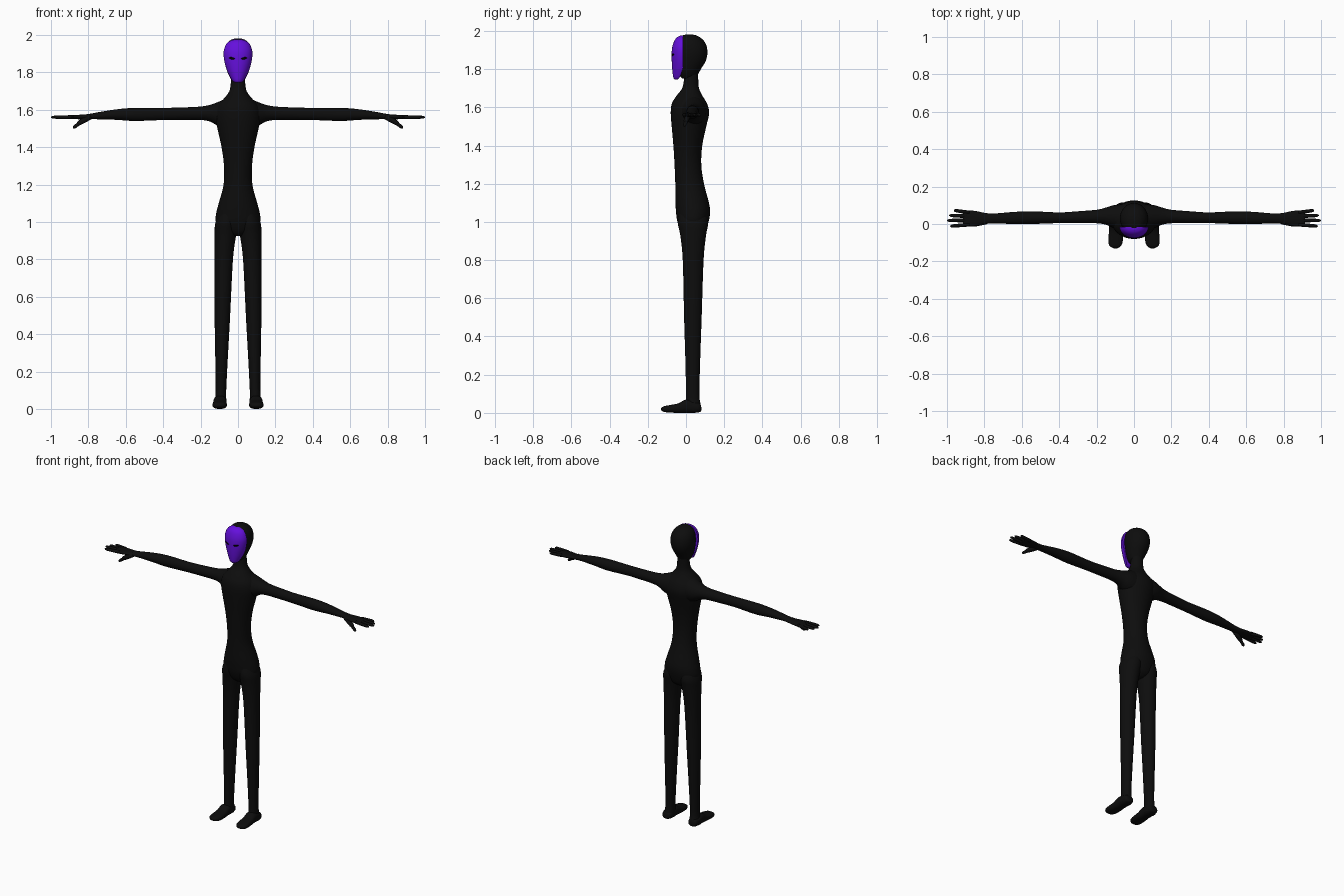
import bpy, bmesh, math
from mathutils import Vector

if "Cube" in bpy.data.objects:
    bpy.data.objects.remove(bpy.data.objects["Cube"])


def material(name, rgb):
    m = bpy.data.materials.new(name)
    m.diffuse_color = (*rgb, 1)
    m.use_nodes = True
    m.node_tree.nodes["Principled BSDF"].inputs["Base Color"].default_value = m.diffuse_color
    return m


BLACK = material("matte black", (0.004, 0.004, 0.004))
PURPLE = material("violet", (0.13, 0.005, 0.72))


def finish(name, bm, mat, mirror=False):
    bmesh.ops.recalc_face_normals(bm, faces=bm.faces)
    me = bpy.data.meshes.new(name)
    bm.to_mesh(me)
    bm.free()
    ob = bpy.data.objects.new(name, me)
    bpy.context.collection.objects.link(ob)
    me.materials.append(mat)
    for p in me.polygons:
        p.use_smooth = True
    if mirror:
        ob.modifiers.new("mirror", 'MIRROR')
    return ob


def spline(rows, steps):
    """Smoothly interpolate rows of numbers, keeping the given rows."""
    out = []
    for i in range(len(rows) - 1):
        a, b = rows[max(i - 1, 0)], rows[i]
        c, d = rows[i + 1], rows[min(i + 2, len(rows) - 1)]
        for s in range(steps):
            t = s / steps
            out.append([0.5 * (2 * q + (r - p) * t + (2 * p - 5 * q + 4 * r - w) * t * t
                               + (3 * q - p - 3 * r + w) * t ** 3)
                        for p, q, r, w in zip(a, b, c, d)])
    return out + [list(rows[-1])]


def loft(name, axis, rows, mat=BLACK, mirror=False, sides=28, power=1.0, steps=4):
    """Skin rounded sections; each row is position on axis, then lower and upper bounds of the other two."""
    bm = bmesh.new()
    others = [k for k in range(3) if k != axis]
    rings = []
    for t, a0, a1, b0, b1 in spline(rows, steps):
        ring = []
        for k in range(sides):
            ang = 2 * math.pi * k / sides
            c, s = math.cos(ang), math.sin(ang)
            co = Vector()
            co[axis] = t
            co[others[0]] = (a0 + a1) / 2 + (a1 - a0) / 2 * math.copysign(abs(c) ** power, c)
            co[others[1]] = (b0 + b1) / 2 + (b1 - b0) / 2 * math.copysign(abs(s) ** power, s)
            ring.append(bm.verts.new(co))
        rings.append(ring)
    for r, q in zip(rings, rings[1:]):
        for k in range(sides):
            n = (k + 1) % sides
            bm.faces.new((r[k], r[n], q[n], q[k]))
    bm.faces.new(rings[0])
    bm.faces.new(rings[-1])
    return finish(name, bm, mat, mirror)


# Torso and neck: z, half width, front, back
torso = [(0.925, .03, .0, .07), (0.95, .085, -.025, .10), (1.0, .118, -.045, .118),
         (1.05, .116, -.052, .126), (1.1, .103, -.055, .12), (1.2, .077, -.056, .094),
         (1.3, .075, -.06, .08), (1.4, .088, -.066, .085), (1.5, .11, -.075, .106),
         (1.57, .122, -.08, .121), (1.62, .11, -.074, .11), (1.66, .075, -.05, .086),
         (1.7, .046, -.02, .068), (1.75, .038, -.01, .064), (1.8, .036, -.01, .064)]
loft("torso", 2, [(z, -w, w, f, b) for z, w, f, b in torso], sides=36)

# Head: z, half width, front, back
head = [(1.75, .028, -.02, .055), (1.77, .042, -.035, .062), (1.80, .056, -.045, .078),
        (1.84, .068, -.05, .102), (1.88, .075, -.052, .112), (1.92, .073, -.05, .108),
        (1.95, .062, -.044, .092), (1.97, .043, -.03, .067), (1.979, .024, -.01, .045),
        (1.982, .003, .013, .019)]
loft("head", 2, [(z, -w, w, f, b) for z, w, f, b in head], sides=36)

# Legs
loft("legs", 2, [(1.08, .01, .085, -.03, .09), (1.0, .0, .12, -.043, .115),
                 (.93, .01, .125, -.03, .105), (.8, .027, .125, -.017, .092),
                 (.5, .042, .125, -.01, .082), (.3, .053, .122, -.004, .075),
                 (.1, .063, .119, 0, .07), (.04, .062, .125, -.005, .077),
                 (.012, .063, .13, -.005, .077)], mirror=True)

# Feet
loft("feet", 1, [(.080, .085, .108, .012, .03), (.072, .068, .125, .004, .05),
                 (.04, .062, .131, 0, .06), (0, .061, .132, 0, .07),
                 (-.04, .06, .134, 0, .05), (-.09, .06, .137, .002, .04),
                 (-.118, .07, .13, .006, .034), (-.13, .09, .108, .014, .024)],
     mirror=True, power=0.8)

# Arms flowing into palms
loft("arms", 0, [(0, -.045, .1, 1.49, 1.67), (.06, -.045, .105, 1.495, 1.66),
                 (.11, -.022, .10, 1.515, 1.64), (.15, -.004, .088, 1.537, 1.626),
                 (.2, .004, .076, 1.545, 1.617), (.3, .005, .068, 1.546, 1.612),
                 (.4, .005, .062, 1.545, 1.61), (.55, 0, .068, 1.54, 1.61),
                 (.65, 0, .064, 1.546, 1.602), (.75, .004, .056, 1.549, 1.586),
                 (.8, .001, .06, 1.549, 1.577), (.85, -.012, .07, 1.549, 1.573),
                 (.9, -.014, .073, 1.55, 1.571), (.915, -.005, .064, 1.554, 1.568)],
     mirror=True, sides=24)


def digit(name, p0, p1, r):
    """Rounded tapering finger between two points."""
    bm = bmesh.new()
    p0, p1 = Vector(p0), Vector(p1)
    d = p1 - p0
    rot = d.to_track_quat('Z', 'Y')
    rings = []
    for t, s in ((0, 1.1), (.4, 1.05), (.8, .95), (.93, .75), (1, .25)):
        rings.append([bm.verts.new(p0 + d * t + rot @ Vector((r * s * math.cos(k * math.pi / 5),
                      r * s * math.sin(k * math.pi / 5), 0))) for k in range(10)])
    for a, b in zip(rings, rings[1:]):
        for k in range(10):
            bm.faces.new((a[k], a[(k + 1) % 10], b[(k + 1) % 10], b[k]))
    bm.faces.new(rings[0])
    bm.faces.new(rings[-1])
    finish(name, bm, BLACK, True)


# Fingers and thumbs
for name, y0, y1, tip in (("index_fingers", -.003, -.012, .983), ("middle_fingers", .019, .019, 1.0),
                          ("ring_fingers", .041, .046, .988), ("little_fingers", .061, .073, .963)):
    digit(name, (.88, y0, 1.561), (tip, y1, 1.56), .0095)
digit("thumb_bases", (.79, .014, 1.563), (.86, -.003, 1.522), .014)
digit("thumbs", (.835, .003, 1.537), (.882, -.008, 1.502), .0095)

# Mask: z, half width, side edge, front
mask_rows = spline([(1.745, .016, -.045, -.058), (1.755, .03, -.034, -.066), (1.78, .045, -.024, -.07),
                    (1.81, .059, -.016, -.073), (1.85, .071, -.015, -.075), (1.89, .077, -.015, -.075),
                    (1.92, .075, -.015, -.071), (1.95, .063, -.015, -.06), (1.967, .044, -.015, -.046),
                    (1.975, .022, -.015, -.031)], 4)
bm = bmesh.new()
rings = []
for z, w, e, f in mask_rows:
    rings.append([bm.verts.new((w * math.cos(math.pi * k / 24), e + (f - e) * math.sin(math.pi * k / 24), z))
                  for k in range(25)])
for a, b in zip(rings, rings[1:]):
    for k in range(24):
        bm.faces.new((a[k], a[k + 1], b[k + 1], b[k]))
    bm.faces.new((a[0], b[0], b[24], a[24]))
bm.faces.new(rings[0])
bm.faces.new(rings[-1])
mask = finish("mask", bm, PURPLE)
mask.select_set(True)
bpy.context.view_layer.objects.active = mask
bpy.ops.object.shade_smooth_by_angle(angle=math.radians(50))

# Eye slits: thin lens plates following the mask curve
bm = bmesh.new()
pairs = []
for k in range(13):
    t = k / 12
    x = .016 + .034 * t
    y = -.015 - .06 * math.sqrt(1 - (x / .076) ** 2) - .0015
    h = .0055 * math.sin(math.pi * t) ** .7 + .0003
    z = 1.873 + .004 * t
    pairs.append([bm.verts.new((x, y, z + s * h)) for s in (-1, 1)])
for a, b in zip(pairs, pairs[1:]):
    bm.faces.new((a[0], b[0], b[1], a[1]))
bmesh.ops.solidify(bm, geom=bm.faces[:], thickness=.002)
finish("eye_slits", bm, BLACK, True)
